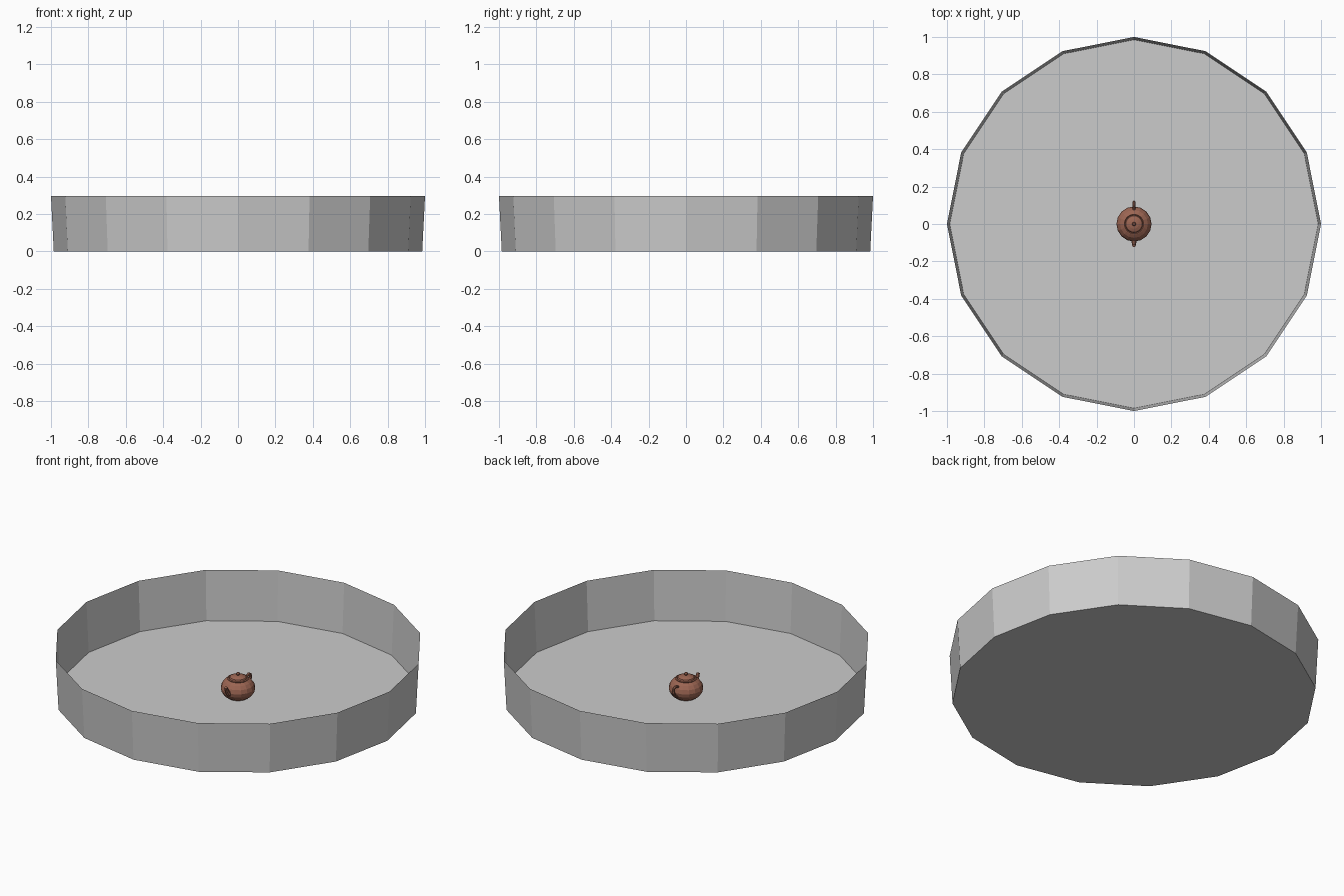
import bpy, bmesh, math
from mathutils import Vector

if "Cube" in bpy.data.objects:
    bpy.data.objects.remove(bpy.data.objects["Cube"])

clay = bpy.data.materials.new("clay")
clay.diffuse_color = (0.33, 0.13, 0.085, 1)
clay.use_nodes = True
clay.node_tree.nodes["Principled BSDF"].inputs["Base Color"].default_value = clay.diffuse_color


def finish(name, bm, mat=None):
    bmesh.ops.recalc_face_normals(bm, faces=bm.faces)
    me = bpy.data.meshes.new(name)
    bm.to_mesh(me)
    bm.free()
    if mat:
        me.materials.append(mat)
    ob = bpy.data.objects.new(name, me)
    bpy.context.collection.objects.link(ob)
    return ob


def skin(name, bm, rings, caps, mat):
    for a, b in zip(rings, rings[1:]):
        n = len(a)
        for i in range(n):
            bm.faces.new((a[i], a[(i + 1) % n], b[(i + 1) % n], b[i]))
    for c in caps:
        bm.faces.new(rings[c])
    return finish(name, bm, mat)


def lathe(name, profile, sides, caps=(0, -1), mat=None):
    bm = bmesh.new()
    rings = [[bm.verts.new((r * math.cos(math.tau * i / sides),
                            r * math.sin(math.tau * i / sides), z))
              for i in range(sides)] for r, z in profile]
    return skin(name, bm, rings, caps, mat)


def tube(name, path, sides=8, mat=None):
    # path points are (y, z, radius) in the x = 0 plane
    bm = bmesh.new()
    pts = [Vector((0, y, z)) for y, z, r in path]
    side = Vector((1, 0, 0))
    rings = []
    for k, p in enumerate(pts):
        t = (pts[min(k + 1, len(pts) - 1)] - pts[max(k - 1, 0)]).normalized()
        up = side.cross(t)
        r = path[k][2]
        rings.append([bm.verts.new(p + r * (math.cos(math.tau * i / sides) * side
                                            + math.sin(math.tau * i / sides) * up))
                      for i in range(sides)])
    return skin(name, bm, rings, (0, -1), mat)


# Open thin-walled round tray, slightly flared
lathe("tray", [(0.985, 0), (1.0, 0.297)], 16, caps=(0,))

# Teapot body, lid and knob
lathe("teapot_body", [(0.058, 0.001), (0.078, 0.016), (0.09, 0.036), (0.094, 0.056),
                      (0.088, 0.078), (0.074, 0.096), (0.056, 0.108)], 16, mat=clay)
lathe("teapot_rim", [(0.056, 0.104), (0.058, 0.112), (0.052, 0.115), (0.048, 0.111)],
      16, mat=clay)
lathe("teapot_lid", [(0.048, 0.11), (0.044, 0.119), (0.026, 0.126), (0.01, 0.129)],
      16, mat=clay)
lathe("lid_knob", [(0.006, 0.127), (0.011, 0.134), (0.011, 0.14), (0.006, 0.145)],
      8, mat=clay)

# Spout at the front, looped handle at the back
tube("spout", [(-0.075, 0.045, 0.018), (-0.095, 0.058, 0.014),
               (-0.106, 0.077, 0.011), (-0.116, 0.098, 0.009)], mat=clay)
tube("handle", [(0.078, 0.088, 0.008), (0.1, 0.097, 0.008), (0.116, 0.09, 0.008),
                (0.118, 0.068, 0.008), (0.108, 0.045, 0.008), (0.084, 0.032, 0.008)],
     mat=clay)
